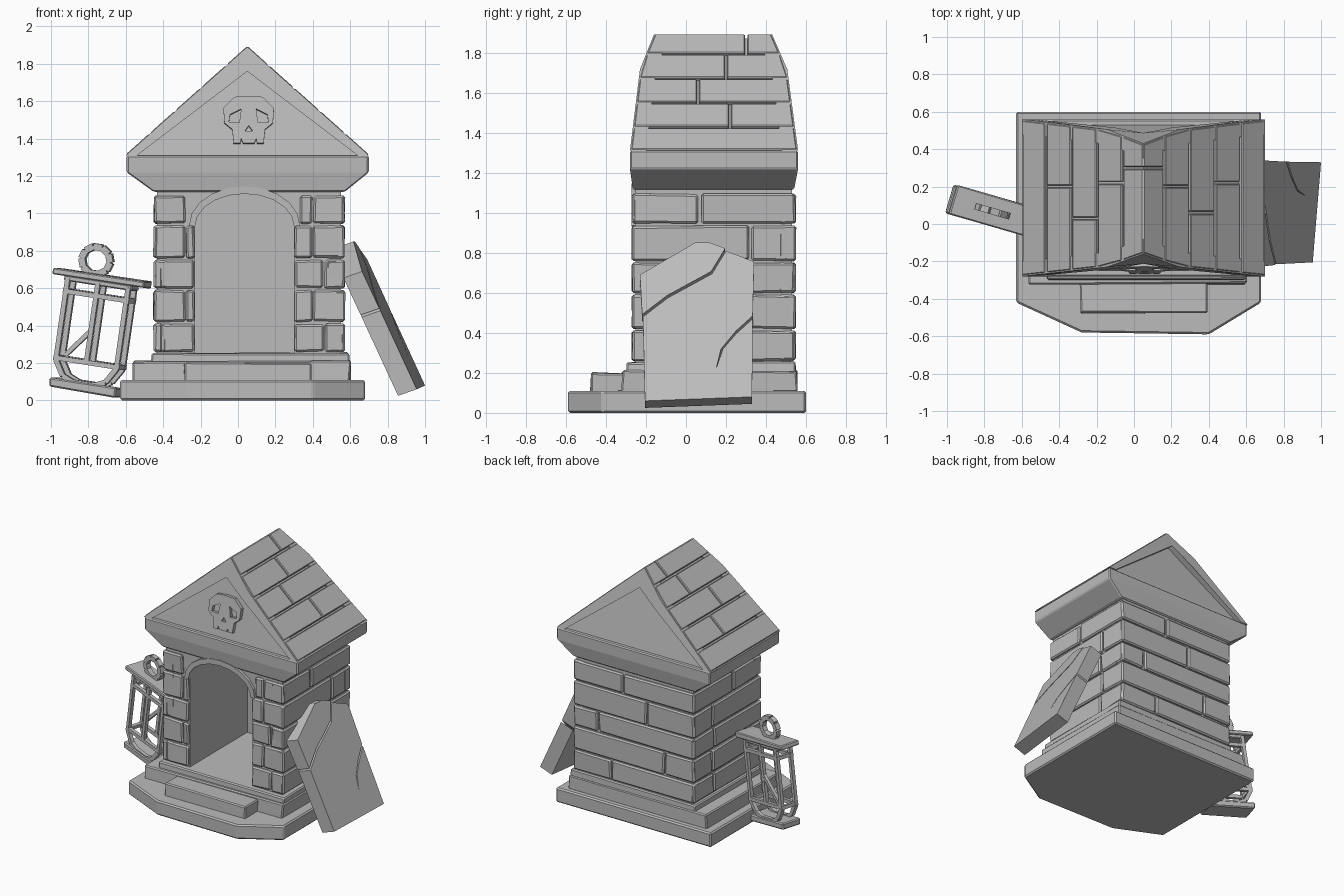
import bpy, bmesh, math, random
from mathutils import Matrix, Vector

random.seed(4)
old = bpy.data.objects.get("Cube")
if old:
    bpy.data.objects.remove(old)

stone = bpy.data.materials.new("grey_stone")
stone.use_nodes = True
GREY = (0.5, 0.5, 0.5, 1)
stone.diffuse_color = GREY
stone.node_tree.nodes["Principled BSDF"].inputs["Base Color"].default_value = GREY


def finish(name, bm, bevel=0.0, matrix=None):
    bmesh.ops.recalc_face_normals(bm, faces=bm.faces[:])
    mesh = bpy.data.meshes.new(name)
    bm.to_mesh(mesh)
    bm.free()
    mesh.materials.append(stone)
    ob = bpy.data.objects.new(name, mesh)
    bpy.context.collection.objects.link(ob)
    if matrix:
        ob.matrix_world = matrix
    if bevel:
        mod = ob.modifiers.new("worn_edges", "BEVEL")
        mod.width = bevel
        mod.segments = 1
        mod.limit_method = "ANGLE"
    return ob


def loft(bm, rings):
    """Closed solid through rings with equal point counts."""
    rows = [[bm.verts.new(p) for p in ring] for ring in rings]
    n = len(rows[0])
    bm.faces.new(rows[0])
    bm.faces.new(rows[-1])
    for a, b in zip(rows, rows[1:]):
        for i in range(n):
            j = (i + 1) % n
            bm.faces.new((a[i], a[j], b[j], b[i]))


def box(bm, x0, x1, y0, y1, z0, z1, jit=0.0):
    def ring(z):
        return [(x + random.uniform(-jit, jit), y + random.uniform(-jit, jit),
                 z + random.uniform(-jit, jit))
                for x, y in ((x0, y0), (x1, y0), (x1, y1), (x0, y1))]
    loft(bm, [ring(z0), ring(z1)])


def shifted(ring, offset):
    return [Vector(p) + Vector(offset) for p in ring]


def beam(bm, p, q, r):
    p, q = Vector(p), Vector(q)
    rot = (q - p).to_track_quat("Z", "Y")
    ring = [rot @ Vector((a * r, b * r, 0)) for a, b in ((-1, -1), (1, -1), (1, 1), (-1, 1))]
    loft(bm, [[p + v for v in ring], [q + v for v in ring]])


# Plinth with chamfered front corners
bm = bmesh.new()
plan = [(-.63, .6), (.68, .6), (.68, -.42), (.4, -.59), (-.28, -.58), (-.63, -.42)]
loft(bm, [[(x, y, z) for x, y in plan] for z in (0, .11)])
finish("plinth", bm, .01)

# Steps
for name, dims in (("wide_step", (-.56, .6, -.32, .555, .1, .21)),
                   ("front_step", (-.29, .39, -.475, -.28, .1, .2)),
                   ("threshold", (-.46, .595, -.3, .55, .2, .255))):
    bm = bmesh.new()
    box(bm, *dims, jit=.006)
    finish(name, bm, .008)

# Wall core with an arched doorway, closed at the back
L, R, F, B = -.45, .57, -.27, .547
MID, HALF, SPRING = .035, .265, .93
arch = [(MID - HALF * math.cos(math.pi * i / 10), SPRING + .175 * math.sin(math.pi * i / 10))
        for i in range(11)]
outline = [(L + .018, .25), (MID - HALF, .25), *arch, (MID + HALF, .25),
           (R - .018, .25), (R - .018, 1.2), (L + .018, 1.2)]
bm = bmesh.new()
loft(bm, [[(x, y, z) for x, z in outline] for y in (F + .018, .45)])
box(bm, L + .018, R - .018, .44, B - .018, .25, 1.2)
finish("wall_core", bm)

# Trim stones around the arch
bm = bmesh.new()
trim = [(MID + (x - MID) * 1.12, SPRING + (z - SPRING) * 1.2 + .005) for x, z in arch]
band = arch + trim[::-1]
loft(bm, [[(x, y, z) for x, z in band] for y in (F - .003, F + .06)])
finish("arch_trim", bm)

# Brick courses on every wall
levels = [.255, .415, .595, .755, .94, 1.1]
GAP = .006
bm = bmesh.new()
for row, (z0, z1) in enumerate(zip(levels, levels[1:])):
    z0, z1, odd = z0 + GAP, z1 - GAP, row % 2
    top = row == len(levels) - 2
    left_in, right_in = MID - HALF, MID + HALF
    cut_l, cut_r = (-.28, .4) if odd or top else (-.4, .46)
    if top:
        left_in, right_in = left_in - .03, right_in + .03
    # front piers
    for a, b in ((L, cut_l), (cut_l, left_in), (right_in, cut_r), (cut_r, R)):
        if b - a > .03:
            box(bm, a + GAP / 2, b - GAP / 2, F, F + .1, z0, z1, .004)
    # side walls
    cut_y = .07 if top else (.32 if odd else .3)
    for x0, x1 in ((L, L + .1), (R - .1, R)):
        for a, b in ((F + .003, cut_y - GAP), (cut_y + GAP, B - .003)):
            box(bm, x0, x1, a, b, z0, z1, .004)
    # back wall
    cut_x = (.25, -.2, .36, -.05, .15)[row]
    for a, b in ((L + .003, cut_x - GAP), (cut_x + GAP, R - .003)):
        box(bm, a, b, B - .08, B, z0, z1, .004)
finish("bricks", bm, .01)

# Flared cornice
bm = bmesh.new()
loft(bm, [[(x, y, z) for x, y in ((a, c), (b, c), (b, d), (a, d))] for a, b, c, d, z in (
    (-.45, .57, -.265, .54, 1.115), (-.595, .7, -.28, .56, 1.22), (-.595, .7, -.28, .56, 1.31))])
finish("cornice", bm, .008)

# Gable core
AX, EAVE, APEX, SPAN = .05, 1.31, 1.89, .65
bm = bmesh.new()
loft(bm, [[(AX - .63, ye, EAVE - .01), (AX + .63, ye, EAVE - .01), (AX, ya, APEX - .02)]
          for ye, ya in ((-.25, -.16), (.53, .42))])
finish("gable_core", bm)


def ends(z):
    """Front and back limits of the roof, leaning in towards the ridge."""
    k = (z - EAVE) / (APEX - EAVE)
    lean = .05 * k / .7 if k < .7 else .05 + .07 * (k - .7) / .3
    return -.28 + lean, .56 - lean * 1.08


# Sloped frames around both gables
for label, side, inward in (("front", 0, .08), ("back", 1, -.08)):
    bm = bmesh.new()
    for s in (-1, 1):
        pts = [(.65, EAVE), (.195, 1.716), (0, APEX), (0, 1.76), (.15, 1.645), (.59, EAVE)]
        ring = [(AX + s * x, ends(z)[side], z) for x, z in pts]
        loft(bm, [ring, shifted(ring, (0, inward, 0))])
    finish(label + "_gable_frame", bm)

# Roof planks, rows with staggered joints
bm = bmesh.new()
rows = [0, .2, .41, .62, .83, 1]
joints = {-1: (None, .2, .03, .22, .3), 1: (None, .22, .06, .2, .3)}
for s in (-1, 1):
    normal = Vector((s * .58, 0, .65)).normalized()
    for i, (t0, t1) in enumerate(zip(rows, rows[1:])):
        t0 += .008
        t1 -= .008 if t1 < 1 else 0
        quads = [(0, 1)]
        if joints[s][i] is not None:
            quads = [(0, joints[s][i] - .006), (joints[s][i] + .006, 1)]
        for a, b in quads:
            ring = []
            for t, first in ((t0, True), (t1, True), (t1, False), (t0, False)):
                z = EAVE + (APEX - EAVE) * t
                f, k = ends(z)
                y = (f + .006 if a == 0 else a) if first else (k - .006 if b == 1 else b)
                ring.append(Vector((AX + s * SPAN * (1 - t), y, z)) + normal * .004)
            loft(bm, [ring, shifted(ring, normal * -.035)])
finish("roof_planks", bm, .005)

# Skull emblem with pierced eyes and nose
half = [(.0, .145), (.075, .14), (.135, .08), (.13, 0), (.088, -.035), (.08, -.11),
        (.045, -.11), (.04, -.085), (.03, -.11)]
skull = half + [(-x, z) for x, z in half[:0:-1]]
eye = [(.04, .075), (.1, .045), (.105, .005), (.05, 0)]
loops = [skull, eye, [(-x, z) for x, z in eye], [(0, -.015), (.022, -.045), (-.02, -.045)]]
bm = bmesh.new()
edges = []
for loop in loops:
    vs = [bm.verts.new((x, 0, z)) for x, z in loop]
    edges += [bm.edges.new((vs[i - 1], vs[i])) for i in range(len(vs))]
bmesh.ops.triangle_fill(bm, edges=edges, use_beauty=True)
ext = bmesh.ops.extrude_face_region(bm, geom=bm.faces[:])
bmesh.ops.translate(bm, verts=[v for v in ext["geom"] if isinstance(v, bmesh.types.BMVert)],
                    vec=(0, .05, 0))
finish("skull_emblem", bm, 0, Matrix.Translation((.057, -.25, 1.485)) @ Matrix.Rotation(-.15, 4, "X"))

# Leaning slab, broken in two along a diagonal crack
crack = [(-.215, .48), (-.09, .575), (.13, .695), (.2, .81)]
upper = [(y - .004, z + .012) for y, z in crack] + [(.12, .85), (.045, .85), (-.23, .69)]
lower = crack + [(.34, .755), (.333, .485), (.25, .41), (.175, .32), (.15, .22), (.185, .32),
                 (.25, .395), (.333, .47), (.33, .08), (-.205, .06)]
for name, pts in (("slab_top", upper), ("slab_bottom", lower)):
    ring = [(1 - (z - .08) * .46 - (.33 - y) * .1, y, z) for y, z in pts]
    bm = bmesh.new()
    loft(bm, [ring, shifted(ring, (-.1, 0, -.035))])
    finish(name, bm)

# Lantern, tilted against the wall
pose = (Matrix.Translation((-.815, .085, .045)) @ Matrix.Rotation(-.28, 4, "Z")
        @ Matrix.Rotation(.15, 4, "Y"))
bm = bmesh.new()
box(bm, -.185, .185, -.08, .08, 0, .05, .004)
finish("lantern_base", bm, .008, pose)
bm = bmesh.new()
box(bm, -.255, .255, -.08, .08, .6, .635, .004)
box(bm, -.19, .19, -.07, .07, .575, .605)
finish("lantern_cap", bm, .006, pose)

bm = bmesh.new()
W, D = .17, .06
for y in (-D, D):
    for x in (-W, 0, W):
        beam(bm, (x, y, .15), (x, y, .59), .013)
    for z in (.16, .52):
        beam(bm, (-W - .015, y, z), (W + .015, y, z), .013)
    # curved cradle under the frame
    bowl = [(-W, y, .15), (-.12, y, .07), (-.06, y, .045), (.06, y, .045), (.12, y, .07), (W, y, .15)]
    for p, q in zip(bowl, bowl[1:]):
        beam(bm, p, q, .014)
for x in (-W, W):
    for z in (.16, .52):
        beam(bm, (x, -D, z), (x, D, z), .013)
beam(bm, (-W, D, .16), (0, D, .37), .012)
finish("lantern_frame", bm, 0, pose)

# Carrying ring
bm = bmesh.new()
N = 10
path = [(-.045 + .08 * math.cos(2 * math.pi * i / N), 0, .705 + .075 * math.sin(2 * math.pi * i / N))
        for i in range(N)]
for i in range(N):
    beam(bm, path[i - 1], path[i], .018)
finish("lantern_ring", bm, 0, pose)
